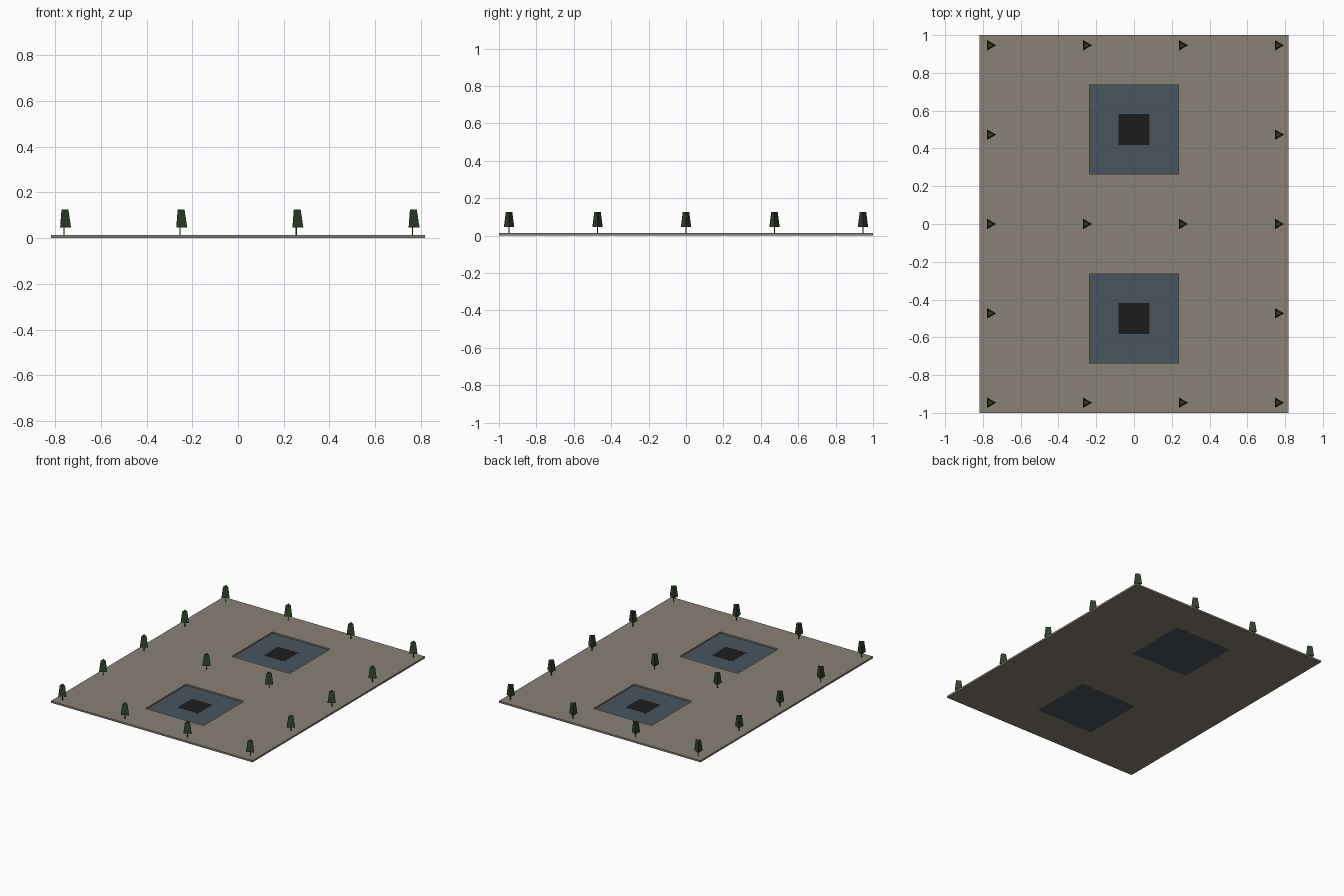
import bpy, bmesh
from math import cos, sin, tau

if "Cube" in bpy.data.objects:
    bpy.data.objects.remove(bpy.data.objects["Cube"])


def material(name, rgb):
    m = bpy.data.materials.new(name)
    m.diffuse_color = (*rgb, 1)
    m.use_nodes = True
    m.node_tree.nodes["Principled BSDF"].inputs["Base Color"].default_value = m.diffuse_color
    return m


PAVING = material("paving", (0.25, 0.22, 0.18))
WATER = material("water", (0.07, 0.09, 0.11))
DARK = material("dark", (0.012, 0.012, 0.012))
LEAF = material("leaf", (0.025, 0.06, 0.02))
BARK = material("bark", (0.04, 0.028, 0.018))


def finish(bm, name, mat):
    bmesh.ops.recalc_face_normals(bm, faces=bm.faces)
    mesh = bpy.data.meshes.new(name)
    bm.to_mesh(mesh)
    bm.free()
    mesh.materials.append(mat)
    obj = bpy.data.objects.new(name, mesh)
    bpy.context.collection.objects.link(obj)
    return obj


def slab(name, xs, ys, z0, z1, mat, holes=()):
    """Flat plate on a grid of cut lines, leaving out the hole cells."""
    bm = bmesh.new()
    v = [[bm.verts.new((x, y, z0)) for y in ys] for x in xs]
    for i in range(len(xs) - 1):
        for j in range(len(ys) - 1):
            if (i, j) not in holes:
                bm.faces.new((v[i][j], v[i + 1][j], v[i + 1][j + 1], v[i][j + 1]))
    ext = bmesh.ops.extrude_face_region(bm, geom=bm.faces[:], use_keep_orig=True)
    top = [g for g in ext["geom"] if isinstance(g, bmesh.types.BMVert)]
    bmesh.ops.translate(bm, verts=top, vec=(0, 0, z1 - z0))
    return finish(bm, name, mat)


def frustum(name, r0, r1, z0, z1, mat, sides=3):
    """Tapered prism with its first corner towards +x."""
    bm = bmesh.new()
    rings = [[bm.verts.new((r * cos(tau * k / sides), r * sin(tau * k / sides), z))
              for k in range(sides)] for r, z in ((r0, z0), (r1, z1))]
    lo, hi = rings
    for k in range(sides):
        n = (k + 1) % sides
        bm.faces.new((lo[k], lo[n], hi[n], hi[k]))
    bm.faces.new(lo[::-1])
    bm.faces.new(hi)
    return finish(bm, name, mat)


TOP, P, C = 0.013, 0.235, 0.5      # plaza height, pool half size, pool centre

# Plaza with two square openings
slab("plaza", (-0.818, -P, P, 0.818), (-1, -C - P, -C + P, C - P, C + P, 1),
     0, TOP, PAVING, holes={(1, 1), (1, 3)})

# Sunken pools, each with a dark square in the middle
for side, cy in (("front", -C), ("back", C)):
    slab(side + "_pool_floor", (-P, P), (cy - P, cy + P), 0, 0.003, WATER)
    slab(side + "_pool_centre", (-0.082, 0.082), (cy - 0.082, cy + 0.082),
         0.003, 0.0035, DARK)

# Trees on a 4 x 5 grid, skipping the spots inside the pools
foliage = frustum("foliage", 0.032, 0.02, 0.046, 0.126, LEAF)
trunk = frustum("trunk", 0.0035, 0.003, TOP - 0.001, 0.047, BARK)
spots = [(x, y) for x in (-0.762, -0.254, 0.254, 0.762)
         for y in (-0.946, -0.473, 0, 0.473, 0.946)
         if not (abs(x) < 0.5 and 0.3 < abs(y) < 0.6)]
for n, (x, y) in enumerate(spots):
    for part in (foliage, trunk):
        obj = part
        if n:
            obj = part.copy()
            bpy.context.collection.objects.link(obj)
        obj.location = (x, y, 0)
